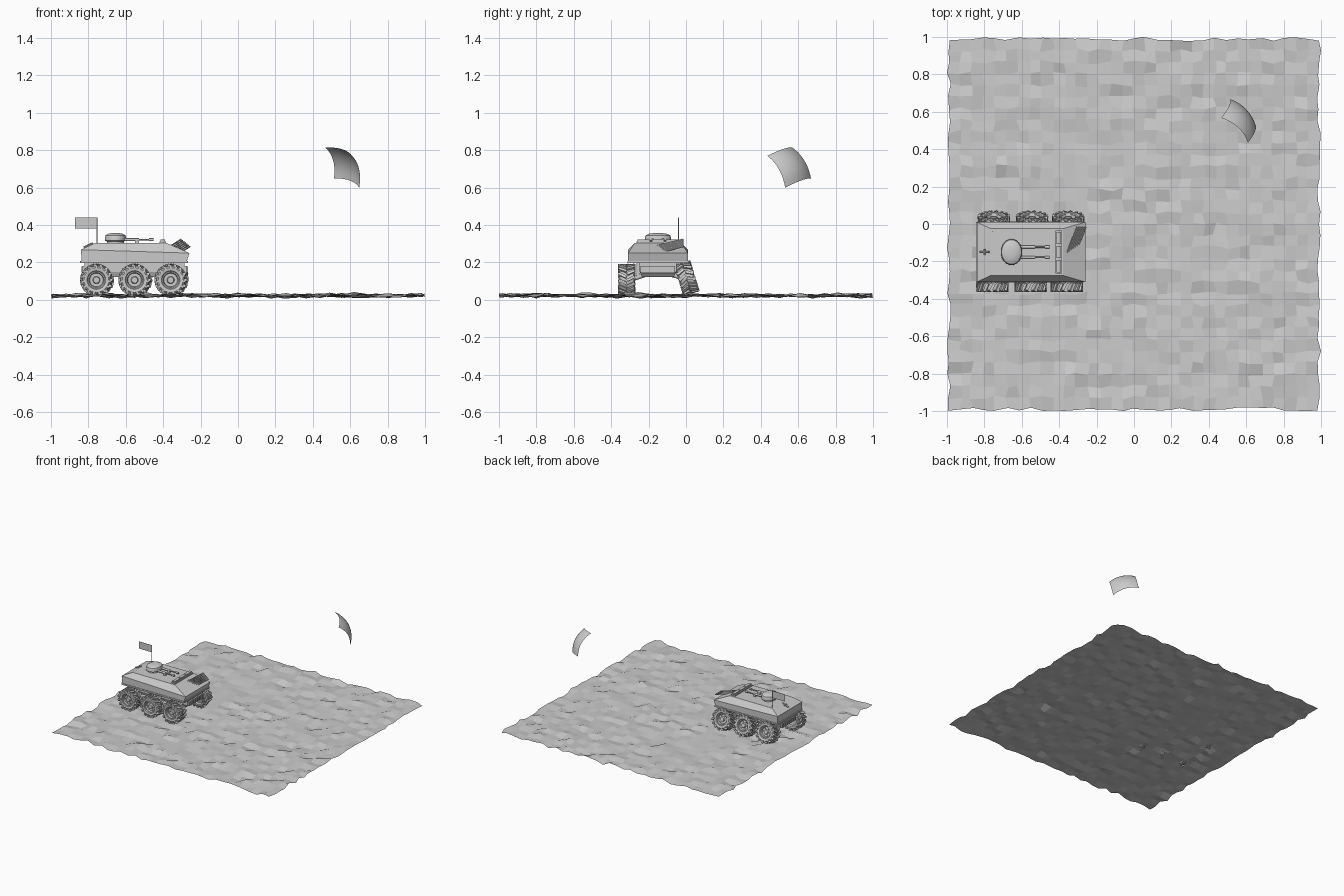
import bpy, bmesh, math, random
from mathutils import Vector, Matrix

if "Cube" in bpy.data.objects:
    bpy.data.objects.remove(bpy.data.objects["Cube"])

random.seed(4)
YC = -0.15          # vehicle centre line


def finish(name, bm, smooth=None, recalc=True):
    if recalc:
        bmesh.ops.recalc_face_normals(bm, faces=bm.faces)
    me = bpy.data.meshes.new(name)
    bm.to_mesh(me)
    bm.free()
    ob = bpy.data.objects.new(name, me)
    bpy.context.collection.objects.link(ob)
    if smooth:
        bpy.context.view_layer.objects.active = ob
        bpy.ops.object.select_all(action='DESELECT')
        ob.select_set(True)
        bpy.ops.object.shade_smooth_by_angle(angle=math.radians(smooth))
    return ob


def add_box(bm, c, s, rot=Matrix()):
    m = Matrix.Translation(c) @ rot @ Matrix.Diagonal((*s, 1))
    bmesh.ops.create_cube(bm, size=1, matrix=m)


def add_rod(bm, a, b, r, seg=10):
    a, b = Vector(a), Vector(b)
    q = (b - a).to_track_quat('Z', 'Y').to_matrix().to_4x4()
    bmesh.ops.create_cone(bm, cap_ends=True, segments=seg, radius1=r, radius2=r,
                          depth=(b - a).length, matrix=Matrix.Translation((a + b) / 2) @ q)


def add_loft(bm, loops):
    rings = [[bm.verts.new(p) for p in loop] for loop in loops]
    n = len(rings[0])
    for r0, r1 in zip(rings, rings[1:]):
        for i in range(n):
            bm.faces.new((r0[i], r0[(i + 1) % n], r1[(i + 1) % n], r1[i]))
    bm.faces.new(rings[0][::-1])
    bm.faces.new(rings[-1])


def rect(x0, x1, hw, z0, z1=None):
    z1 = z0 if z1 is None else z1
    return [(x0, YC - hw, z0), (x1, YC - hw, z1), (x1, YC + hw, z1), (x0, YC + hw, z0)]


# Rough ground sheet
bm = bmesh.new()
bmesh.ops.create_grid(bm, x_segments=32, y_segments=32, size=0.99)
for v in bm.verts:
    v.co += Vector((random.uniform(-.011, .011), random.uniform(-.011, .011),
                    min(.048, max(.004, random.gauss(.023, .006)))))
    v.co.x = max(-1, min(1, v.co.x))
    v.co.y = max(-1, min(1, v.co.y))
finish("ground", bm, recalc=False)

# Floating curved panel: bilinear patch bulging along its normal
A, B, C, D = map(Vector, ((.467, .567, .815), (.61, .435, .77), (.648, .53, .60), (.513, .668, .65)))
nrm = Vector((.69, .55, .47))
N = 10
bm = bmesh.new()
g = []
for i in range(N + 1):
    u = i / N
    row = []
    for j in range(N + 1):
        v = j / N
        p = A.lerp(B, u).lerp(D.lerp(C, u), v)
        row.append(bm.verts.new(p + nrm * .108 * (u * (1 - u) + v * (1 - v))))
    g.append(row)
for i in range(N):
    for j in range(N):
        bm.faces.new((g[i][j], g[i][j + 1], g[i + 1][j + 1], g[i + 1][j]))
bm.normal_update()
if bm.faces[:][0].normal.dot(nrm) < 0:
    bmesh.ops.reverse_faces(bm, faces=bm.faces)
finish("curved_panel", bm, 60, recalc=False)

# Upper hull with sloped shoulders and nose
bm = bmesh.new()
add_loft(bm, [rect(-.835, -.275, .16, .20), rect(-.84, -.26, .16, .268, .25),
              rect(-.765, -.38, .125, .303)])
finish("upper_hull", bm)

# Lower hull
bm = bmesh.new()
add_loft(bm, [rect(-.78, -.31, .085, .122), rect(-.82, -.285, .098, .15), rect(-.82, -.285, .098, .20)])
finish("lower_hull", bm)

# Skirt rail around the hull and front and rear bumper strips
bm = bmesh.new()
for s in (-1, 1):
    add_box(bm, (-.555, YC + s * .158, .203), (.57, .012, .012))
for x in (-.838, -.273):
    add_box(bm, (x, YC, .203), (.012, .32, .012))
for x in (-.825, -.28):
    add_box(bm, (x, YC, .162), (.014, .185, .036))
    for k in range(7):
        add_box(bm, (x, YC + (k - 3) * .025, .162), (.026, .007, .03))
finish("skirt_and_bumpers", bm)

# Turret: collar, oval dome
bm = bmesh.new()
loops = []
for r, z in ((.8, .30), (.8, .312), (1, .316), (1, .333), (.93, .345), (.7, .353), (.35, .357)):
    loops.append([(-.655 + .057 * r * math.cos(a), YC + .07 * r * math.sin(a), z)
                  for a in [k * math.tau / 28 for k in range(28)]])
add_loft(bm, loops)
finish("turret_dome", bm, 40)

# Twin guns
bm = bmesh.new()
for y in (-.123, -.178):
    add_rod(bm, (-.62, y, .322), (-.53, y, .322), .008)
    add_rod(bm, (-.53, y, .322), (-.46, y, .322), .0045)
    add_rod(bm, (-.475, y, .322), (-.453, y, .322), .0075)
    add_box(bm, (-.54, y, .312), (.02, .012, .02))
finish("twin_guns", bm, 40)

# Roof light bar
bm = bmesh.new()
add_box(bm, (-.402, YC, .307), (.036, .23, .012))
for k in range(3):
    add_box(bm, (-.402, YC + (k - 1) * .075, .316), (.024, .066, .014))
finish("roof_bar", bm)

# Skewed slat rack on the nose
bm = bmesh.new()
d = Vector((.055, .145, .035))
p0, p1 = Vector((-.36, -.16, .288)), Vector((-.312, -.16, .25))
for k in range(7):
    p = p0.lerp(p1, k / 6)
    add_rod(bm, p, p + d, .0045, 6)
for t in (.1, .9):
    add_rod(bm, p0 + d * t, p1 + d * t, .004, 6)
finish("slat_rack", bm)

# Flag pole and flag
bm = bmesh.new()
add_rod(bm, (-.755, -.04, .28), (-.755, -.04, .44), .0025, 8)
finish("flag_pole", bm)
bm = bmesh.new()
add_box(bm, (-.813, -.04, .41), (.115, .002, .058))
finish("flag", bm)

# Rear hook and side plates
bm = bmesh.new()
add_rod(bm, (-.825, YC, .28), (-.775, YC, .303), .006, 8)
add_rod(bm, (-.80, YC - .015, .292), (-.80, YC + .015, .292), .005, 8)
finish("rear_hook", bm)


# Wheel: lathed tyre, dished hub and chevron tread blocks; axis y, hub towards -y
def wheel(name, mat):
    bm = bmesh.new()
    prof = [(.012, -.034), (.016, -.034), (.02, -.022), (.036, -.022), (.04, -.036), (.046, -.036),
            (.05, -.041), (.066, -.044), (.075, -.036), (.077, 0), (.075, .036), (.066, .044),
            (.05, .041), (.044, .03), (.012, .026)]
    seg = 28
    add_loft(bm, [[(r * math.cos(k * math.tau / seg), y, r * math.sin(k * math.tau / seg))
                   for k in range(seg)] for r, y in prof])
    n = 15
    for s in (-1, 1):
        for k in range(n):
            a = (k + (s > 0) * .5) * math.tau / n
            rot = Matrix.Rotation(a, 4, 'Y')
            add_box(bm, rot @ Vector((0, s * .022, .079)), (.015, .046, .014),
                    rot @ Matrix.Rotation(s * .45, 4, 'Z'))
            add_box(bm, rot @ Vector((0, s * .041, .070)), (.012, .01, .018), rot)
    for k in range(6):
        a = k * math.tau / 6
        p = Vector((.029 * math.cos(a), -.022, .029 * math.sin(a)))
        add_rod(bm, p, p + Vector((0, -.006, 0)), .004, 6)
    bm.transform(mat)
    finish(name, bm, 35)


# Six wheels, the far row splayed outwards, with axles and swing arms
splay = Matrix.Rotation(math.radians(17), 4, 'X') @ Matrix.Rotation(math.pi, 4, 'Z')
axles = bmesh.new()
for i, x in enumerate((-.757, -.553, -.36)):
    wheel(f"near_wheel_{i + 1}", Matrix.Translation((x, -.317, .106)))
    wheel(f"far_wheel_{i + 1}", Matrix.Translation((x + .008, .004, .116)) @ splay)
    add_rod(axles, (x, -.30, .106), (x, -.20, .14), .012)
    add_rod(axles, (x + .008, -.01, .116), (x, -.10, .14), .012)
    for y in (-.255, -.05):
        add_box(axles, (x, y, .165), (.03, .02, .08))
finish("axles", axles, 40)
